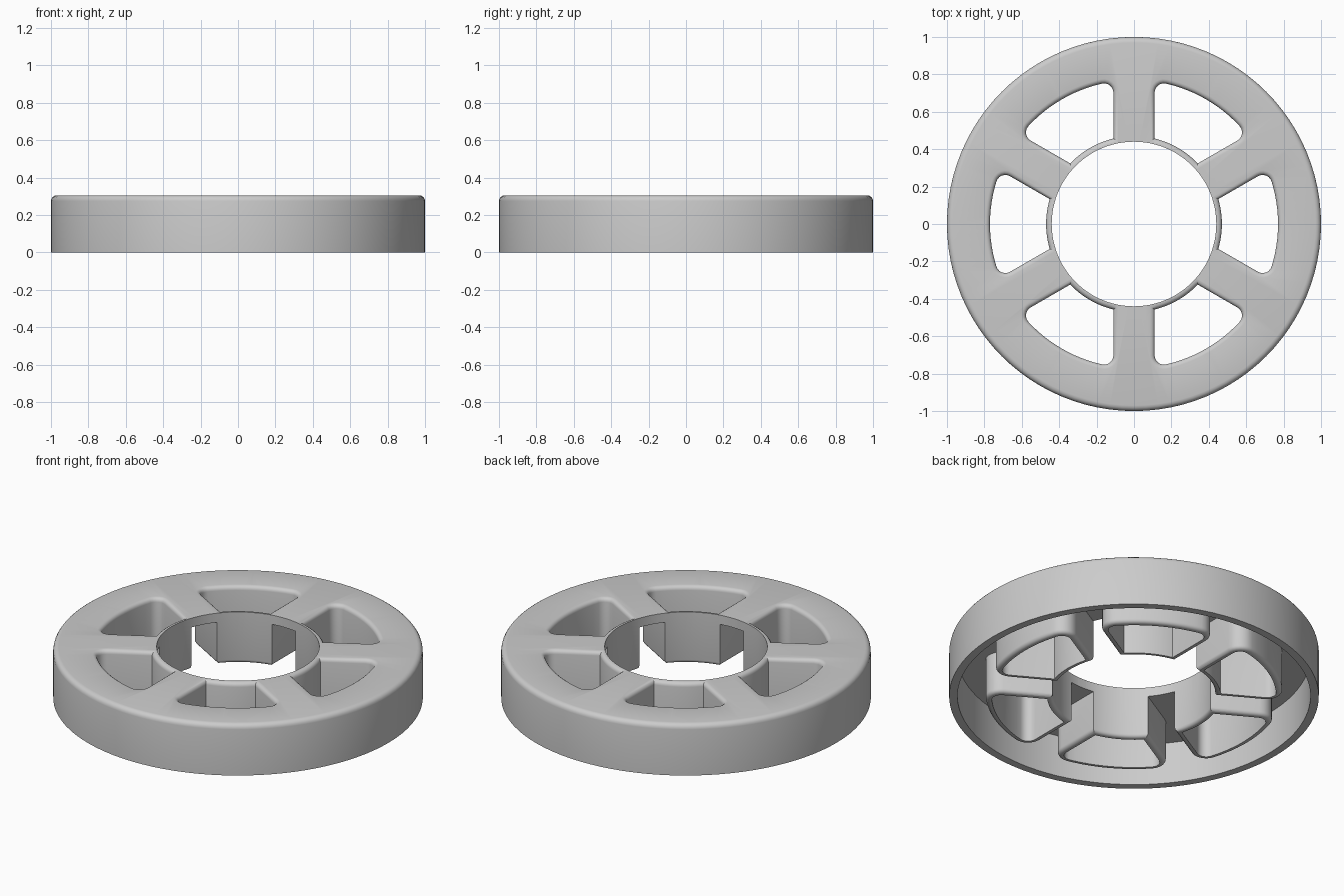
import bpy, bmesh
from math import sin, cos, pi, radians, atan2, sqrt

if "Cube" in bpy.data.objects:
    bpy.data.objects.remove(bpy.data.objects["Cube"])

H = 0.305          # total height
SEG = 96


def make(name, bm):
    bmesh.ops.recalc_face_normals(bm, faces=bm.faces)
    me = bpy.data.meshes.new(name)
    bm.to_mesh(me)
    bm.free()
    ob = bpy.data.objects.new(name, me)
    bpy.context.collection.objects.link(ob)
    return ob


def bridge(bm, a, b):
    n = len(a)
    for i in range(n):
        j = (i + 1) % n
        bm.faces.new((a[i], a[j], b[j], b[i]))


def lathe(name, profile, closed):
    """Revolve (r, z) points about z; either a closed ring or a capped solid."""
    bm = bmesh.new()
    rings = [[bm.verts.new((r * cos(2 * pi * i / SEG), r * sin(2 * pi * i / SEG), z))
              for i in range(SEG)] for r, z in profile]
    for a, b in zip(rings, rings[1:]):
        bridge(bm, a, b)
    if closed:
        bridge(bm, rings[-1], rings[0])
    else:
        bm.faces.new(rings[0])
        bm.faces.new(rings[-1])
    return make(name, bm)


def outline(d, ri):
    """Window outline grown by d: straight sides, rounded outer corners."""
    h, ro, c = 0.11 - d, 0.77 + d, 0.05 + d
    cv = h + c
    cu = sqrt((ro - c) ** 2 - cv ** 2)
    phi = atan2(cv, cu)
    half, t = [], atan2(h, sqrt(ri * ri - h * h))
    for i in range(6):                                   # hub-side arc
        a = radians(30) + (t - radians(30)) * i / 6
        half.append((ri * cos(a), ri * sin(a)))
    half.append((ri * cos(t), ri * sin(t)))
    for i in range(7):                                   # rounded corner
        a = -pi / 2 + (phi + pi / 2) * i / 6
        half.append((cu + c * cos(a), cv + c * sin(a)))
    for i in range(1, 7):                                # outer arc
        a = phi + (radians(30) - phi) * i / 6
        half.append((ro * cos(a), ro * sin(a)))
    r = radians(-30)                                     # spoke frame -> window frame
    half = [(x * cos(r) - y * sin(r), x * sin(r) + y * cos(r)) for x, y in half]
    return half + [(x, -y) for x, y in reversed(half[1:-1])]


def six_lofts(name, levels):
    """Six copies of a loft through (z, growth, inner radius) levels."""
    bm = bmesh.new()
    for k in range(6):
        ca, sa = cos(k * pi / 3), sin(k * pi / 3)
        loops = [[bm.verts.new((x * ca - y * sa, x * sa + y * ca, z))
                  for x, y in outline(d, ri)] for z, d, ri in levels]
        for a, b in zip(loops, loops[1:]):
            bridge(bm, a, b)
        bm.faces.new(loops[0])
        bm.faces.new(loops[-1])
    return make(name, bm)


arc = [i * pi / 8 for i in range(5)]

# Shell: outer rim and top plate, open underneath
f = 0.03
wheel = lathe("wheel_cover",
              [(0.38, H)] + [(1 - f + f * sin(a), H - f + f * cos(a)) for a in arc]
              + [(1, 0), (0.955, 0), (0.955, H - 0.055), (0.38, H - 0.055)], True)

# Pocket walls around the windows, with rounded lower edges
f = 0.022
pockets = six_lofts("pocket_walls",
                    [(f - f * cos(a), 0.033 - f + f * sin(a), 0.40) for a in arc]
                    + [(H - 0.02, 0.033, 0.40)])

# Window openings, flared at the top edge
f = 0.024
windows = six_lofts("window_cutter",
                    [(-0.1, 0, 0.47)]
                    + [(H - f + f * sin(a), f - f * cos(a), 0.47 - f + f * cos(a)) for a in arc]
                    + [(H + 0.1, f, 0.47 - f)])

# Centre bore, flared at the bottom edge
f = 0.02
bore = lathe("bore_cutter",
             [(0.44 + f, -0.1)]
             + [(0.44 + f - f * sin(a), f - f * cos(a)) for a in arc]
             + [(0.44, H + 0.1)], False)

bpy.context.view_layer.objects.active = wheel
wheel.select_set(True)
for ob, op in ((pockets, 'UNION'), (bore, 'DIFFERENCE'), (windows, 'DIFFERENCE')):
    ob.hide_render = True
    m = wheel.modifiers.new(ob.name, 'BOOLEAN')
    m.operation, m.solver, m.object = op, 'EXACT', ob
    bpy.ops.object.modifier_apply(modifier=m.name)
    bpy.data.objects.remove(ob)
bpy.ops.object.shade_smooth_by_angle(angle=radians(32))
